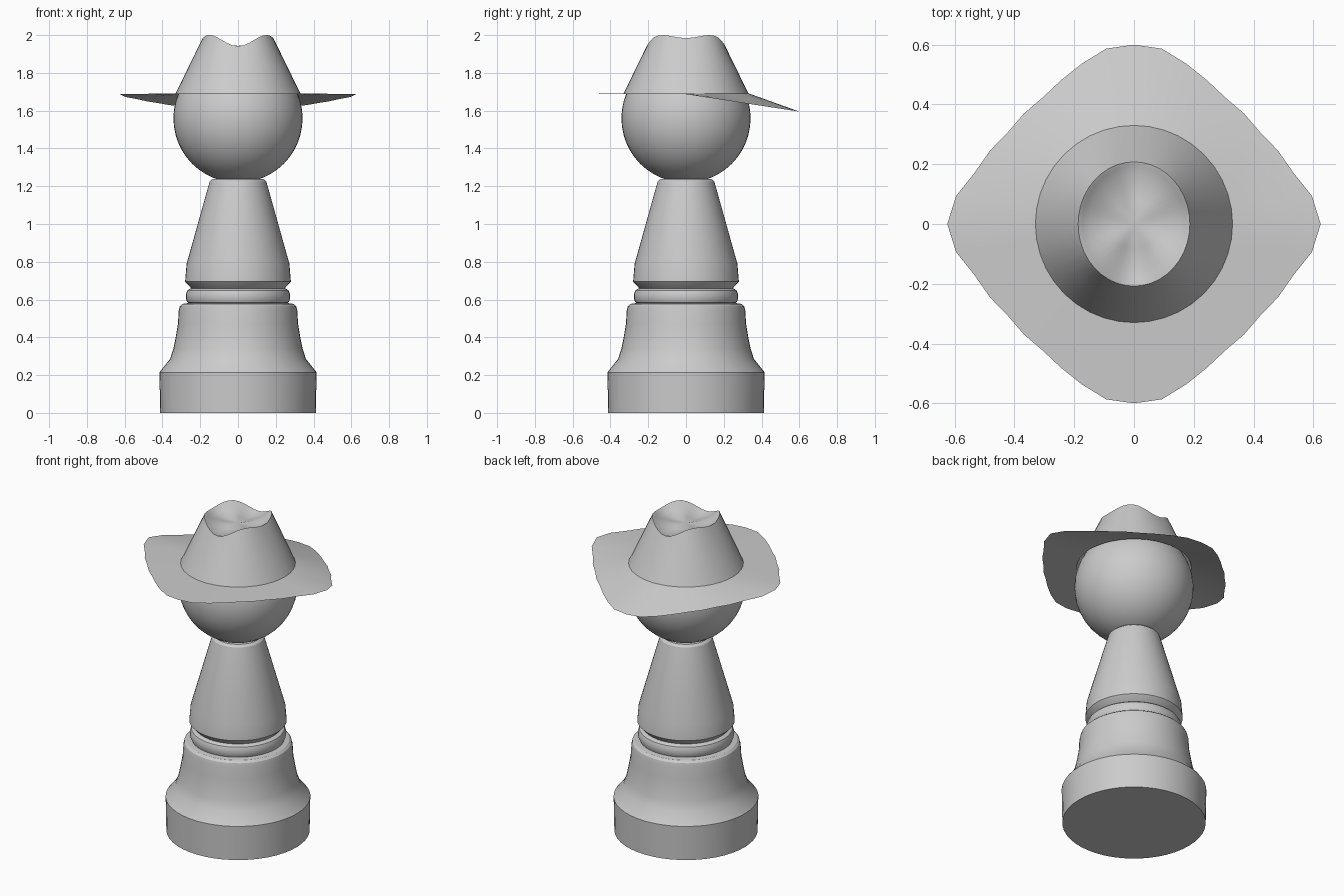
import bpy, bmesh
from math import sin, cos, pi, radians, degrees

if "Cube" in bpy.data.objects:
    bpy.data.objects.remove(bpy.data.objects["Cube"])


def skin(name, rings, cap_start=False, cap_end=False, angle=30):
    """Bridge equal-length point rings into one smooth-shaded object."""
    bm = bmesh.new()
    vs = [[bm.verts.new(p) for p in ring] for ring in rings]
    n = len(vs[0])
    for a, b in zip(vs, vs[1:]):
        for i in range(n):
            j = (i + 1) % n
            bm.faces.new((a[i], a[j], b[j], b[i]))
    if cap_start:
        bm.faces.new(vs[0][::-1])
    if cap_end:
        c = sum((v.co for v in vs[-1]), vs[-1][0].co * 0) / n
        top = bm.verts.new(c)
        for i in range(n):
            bm.faces.new((vs[-1][i], vs[-1][(i + 1) % n], top))
    me = bpy.data.meshes.new(name)
    bm.to_mesh(me)
    bm.free()
    ob = bpy.data.objects.new(name, me)
    bpy.context.collection.objects.link(ob)
    bpy.ops.object.select_all(action='DESELECT')
    ob.select_set(True)
    bpy.context.view_layer.objects.active = ob
    bpy.ops.object.shade_smooth_by_angle(angle=radians(angle))
    return ob


def lathe(name, profile, n=48):
    rings = [[(r * cos(2 * pi * i / n), r * sin(2 * pi * i / n), z) for i in range(n)]
             for r, z in profile]
    return skin(name, rings, True, True)


def lerp_table(table, x):
    for (x0, y0), (x1, y1) in zip(table, table[1:]):
        if x <= x1:
            return y0 + (y1 - y0) * (x - x0) / (x1 - x0)
    return table[-1][1]


# Turned body: pedestal, collar ring, tapered torso
lathe("pedestal", [(0.412, 0), (0.416, 0.215), (0.36, 0.285), (0.342, 0.34), (0.33, 0.40),
                   (0.318, 0.47), (0.314, 0.54), (0.308, 0.565), (0.295, 0.577), (0.26, 0.582)])
lathe("collar", [(0.25, 0.575), (0.268, 0.585), (0.275, 0.602), (0.275, 0.63),
                 (0.268, 0.648), (0.255, 0.657), (0.235, 0.66)])
lathe("torso", [(0.24, 0.655), (0.248, 0.66), (0.28, 0.695), (0.272, 0.79),
                (0.15, 1.225), (0.135, 1.238)])

# Round head
bpy.ops.mesh.primitive_uv_sphere_add(segments=48, ring_count=24, radius=0.342, location=(0, 0, 1.56))
bpy.context.object.name = "head"
bpy.ops.object.shade_smooth()

# Hat: rounded-diamond brim drooping at the back
N = 40
angles = [2 * pi * i / N for i in range(N)]
OUTLINE = [(0, 0.625), (8, 0.608), (16.5, 0.563), (36, 0.522), (54, 0.522),
           (68.5, 0.55), (77, 0.585), (83, 0.599), (90, 0.6)]


def brim_point(a, t):
    q = degrees(a) % 180
    r_out = lerp_table(OUTLINE, min(q, 180 - q))
    r = 0.33 + (r_out - 0.33) * t
    edge = 1.687 - 0.153 * max(0, r_out * sin(a))
    return (r * cos(a), r * sin(a), 1.692 + (edge - 1.692) * t)


skin("hat_brim", [[brim_point(a, t) for a in angles] for t in (1, 0.5, 0)])


# Hat crown: leaning wall, wavy pinched rim, sunken top
def rim_z(a):
    return 1.97 + 0.014 * cos(2 * a) - 0.0145 * cos(4 * a) + 0.015 * (1 - abs(sin(a)) ** 6)


def crown_ring(t):
    rx, ry = 0.33 + (0.187 - 0.33) * t, 0.33 + (0.208 - 0.33) * t
    return [(rx * cos(a), ry * sin(a), 1.692 + (rim_z(a) - 1.692) * t) for a in angles]


def dent_ring(s, drop, flat):
    return [(0.187 * s * cos(a), 0.208 * s * sin(a),
             rim_z(a) * (1 - flat) + 1.97 * flat - drop) for a in angles]


skin("hat_crown", [crown_ring(0), crown_ring(0.5), crown_ring(0.95), crown_ring(1),
                   dent_ring(0.93, 0.006, 0.1), dent_ring(0.8, 0.022, 0.3),
                   dent_ring(0.4, 0.03, 0.7)], cap_end=True)
